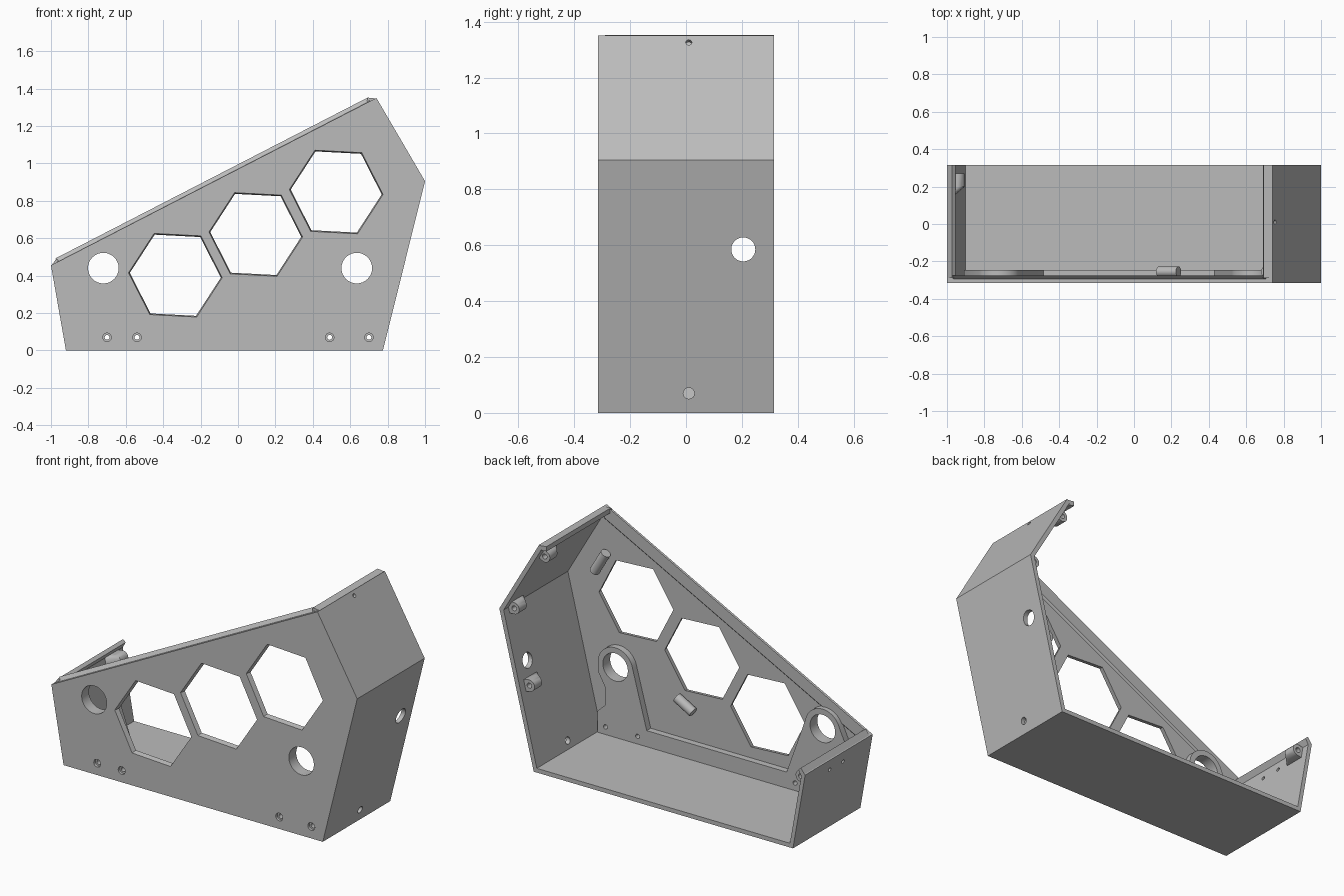
import bpy, bmesh, math
from mathutils import Vector

cube = bpy.data.objects.get("Cube")
if cube:
    bpy.data.objects.remove(cube, do_unlink=True)

grey = bpy.data.materials.new("plain_grey")
grey.use_nodes = True
tone = (0.5, 0.5, 0.5, 1)
grey.diffuse_color = tone
grey.node_tree.nodes["Principled BSDF"].inputs["Base Color"].default_value = tone


def finish(bm, name):
    bmesh.ops.recalc_face_normals(bm, faces=bm.faces)
    mesh = bpy.data.meshes.new(name)
    bm.to_mesh(mesh)
    bm.free()
    ob = bpy.data.objects.new(name, mesh)
    bpy.context.collection.objects.link(ob)
    mesh.materials.append(grey)
    return ob


def loft(name, ring_a, ring_b):
    """Solid between two matching rings of points."""
    bm = bmesh.new()
    a = [bm.verts.new(p) for p in ring_a]
    b = [bm.verts.new(p) for p in ring_b]
    bm.faces.new(a)
    bm.faces.new(b)
    n = len(a)
    for i in range(n):
        j = (i + 1) % n
        bm.faces.new((a[i], a[j], b[j], b[i]))
    return finish(bm, name)


def prism(name, outline, y0, y1):
    return loft(name, [(x, y0, z) for x, z in outline], [(x, y1, z) for x, z in outline])


def cone(name, p, q, r0, r1, sides=32, turn=0):
    p, q = Vector(p), Vector(q)
    d = (q - p).normalized()
    u = d.cross(Vector((0, 0, 1))).normalized()
    v = u.cross(d)
    dirs = [u * math.cos(turn + math.tau * i / sides) + v * math.sin(turn + math.tau * i / sides)
            for i in range(sides)]
    return loft(name, [p + w * r0 for w in dirs], [q + w * r1 for w in dirs])


def select(ob):
    bpy.ops.object.select_all(action='DESELECT')
    bpy.context.view_layer.objects.active = ob
    ob.select_set(True)


def cut(ob, cutters):
    select(ob)
    for c in cutters:
        c.hide_render = True
        mod = ob.modifiers.new("cut", 'BOOLEAN')
        mod.operation = 'DIFFERENCE'
        mod.solver = 'EXACT'
        mod.object = c
        bpy.ops.object.modifier_apply(modifier=mod.name)
        bpy.data.objects.remove(c, do_unlink=True)


def smooth(ob):
    select(ob)
    bpy.ops.object.shade_smooth_by_angle(angle=math.radians(30))


def arc(cx, cz, r, a0, a1, n=20):
    angles = [math.radians(a0 + (a1 - a0) * i / n) for i in range(n + 1)]
    return [(cx + r * math.cos(a), cz + r * math.sin(a)) for a in angles]


FRONT, BACK, INNER = -0.315, 0.315, -0.285
ROUND_HOLES = [(-0.72, 0.44), (0.635, 0.44)]
SCREWS = [-0.70, -0.54, 0.49, 0.70]

# Open shell: front plate, floor and side walls
shell = prism("case_shell", [(-0.92, 0), (0.775, 0), (1, 0.905), (0.74, 1.35), (-1, 0.455)], FRONT, BACK)
cut(shell, [prism("cavity", [(-0.9, 0.025), (0.755, 0.025), (0.972, 0.903), (0.588, 1.56), (-1.02, 0.7)],
                  INNER, 0.5)])

# Chamfered hexagonal windows, round holes and countersunk screw holes
cutters = [cone("hex", (x, -0.32, z), (x, -0.27, z), 0.252, 0.24, 6, math.radians(-3))
           for x, z in [(-0.335, 0.402), (0.095, 0.62), (0.525, 0.847)]]
cutters += [cone("round", (x, -0.4, z), (x, -0.2, z), 0.082, 0.082) for x, z in ROUND_HOLES]
for x in SCREWS:
    cutters.append(cone("screw", (x, -0.4, 0.07), (x, -0.2, 0.07), 0.013, 0.013, 16))
    cutters.append(cone("sink", (x, -0.4, 0.07), (x, -0.3, 0.07), 0.023, 0.023, 16))

# Side wall holes
cutters += [
    cone("cable", (0.8, 0.205, 0.585), (1.1, 0.205, 0.585), 0.043, 0.043),
    cone("low", (0.7, 0.01, 0.07), (0.9, 0.01, 0.07), 0.02, 0.02, 16),
    cone("top", (0.74, 0.01, 1.318), (0.84, 0.01, 1.376), 0.011, 0.011, 16)]
cutters += [cone("side", (-1.1, y, 0.39), (-0.9, y, 0.39), 0.011, 0.011, 16) for y in (0.07, -0.055)]
cut(shell, cutters)
smooth(shell)

# Bevelled lip along the sloping edge of the front plate
slope = Vector((0.889, 0, 0.458))
up = Vector((-0.458, 0, 0.889))
section = [(-0.293, 0), (-0.275, 0.022), (-0.275, -0.05), (INNER, -0.06), (-0.293, -0.06)]


def lip_ring(x, z):
    return [Vector((x, y, z)) + up * n for y, n in section]


start = Vector((-0.965, 0, 0.473))
end = start + slope * 1.88
loft("front_lip", lip_ring(start.x, start.z), lip_ring(end.x, end.z))
prism("right_lip", [(0.735, 1.347), (0.692, 1.352), (0.69, 1.325), (0.72, 1.32)], -0.29, BACK)
prism("left_lip", [(-0.995, 0.457), (-0.972, 0.49), (-0.955, 0.475), (-0.975, 0.44)], -0.29, BACK)

# Reinforcing bracket with rounded tabs
(lx, lz), (rx, rz) = ROUND_HOLES
outline = [(-0.9, 0.02), (0.752, 0.02), (0.752, 0.15), (0.70, 0.2), (0.70, 0.3), (0.745, 0.38)]
outline += arc(rx, rz, 0.115, 0, 170) + [(0.43, 0.12), (-0.485, 0.12)]
outline += arc(lx, lz, 0.115, 10, 165) + [(-0.91, 0.3)]
bracket = prism("inner_bracket", outline, -0.29, -0.247)
holes = [cone("hole", (x, -0.4, z), (x, -0.1, z), 0.082, 0.082) for x, z in ROUND_HOLES]
holes += [cone("hole", (x, -0.4, 0.07), (x, -0.1, 0.07), 0.013, 0.013, 16) for x in SCREWS]
cut(bracket, holes)
smooth(bracket)

# Rods lying on the inside of the plate
for name, x, z, dx, dz in [("middle_rod", 0.185, 0.335, 0.053, 0.03), ("upper_rod", 0.74, 1.03, 0.037, -0.063)]:
    smooth(cone(name, (x - dx, -0.255, z - dz), (x + dx, -0.255, z + dz), 0.028, 0.028, 24))

# Screw lugs on the side walls, tapered towards the front
lugs = [("top_lug", 0.735, 1.265, 0.863, 0.504), ("corner_lug", 0.935, 0.905, 1, 0),
        ("lower_lug", 0.835, 0.475, 0.97, -0.24), ("left_lug", -0.94, 0.415, -0.985, -0.175)]
for name, x, z, ox, oz in lugs:
    bm = bmesh.new()
    r, reach = 0.034, 0.038
    for y in (0.2, 0.27):
        for px, pz in arc(x, z, r, 0, 345, 23):
            bm.verts.new((px, y, pz))
    for y in (0.14, 0.27):
        for s in (-r, r):
            bm.verts.new((x + ox * reach - oz * s, y, z + oz * reach + ox * s))
    hull = bmesh.ops.convex_hull(bm, input=bm.verts)
    spare = {v for v in hull["geom_interior"] + hull["geom_unused"] if isinstance(v, bmesh.types.BMVert)}
    bmesh.ops.delete(bm, geom=list(spare), context='VERTS')
    lug = finish(bm, name)
    cut(lug, [cone("lug_hole", (x, 0.21, z), (x, 0.4, z), 0.015, 0.015, 16)])
    smooth(lug)
